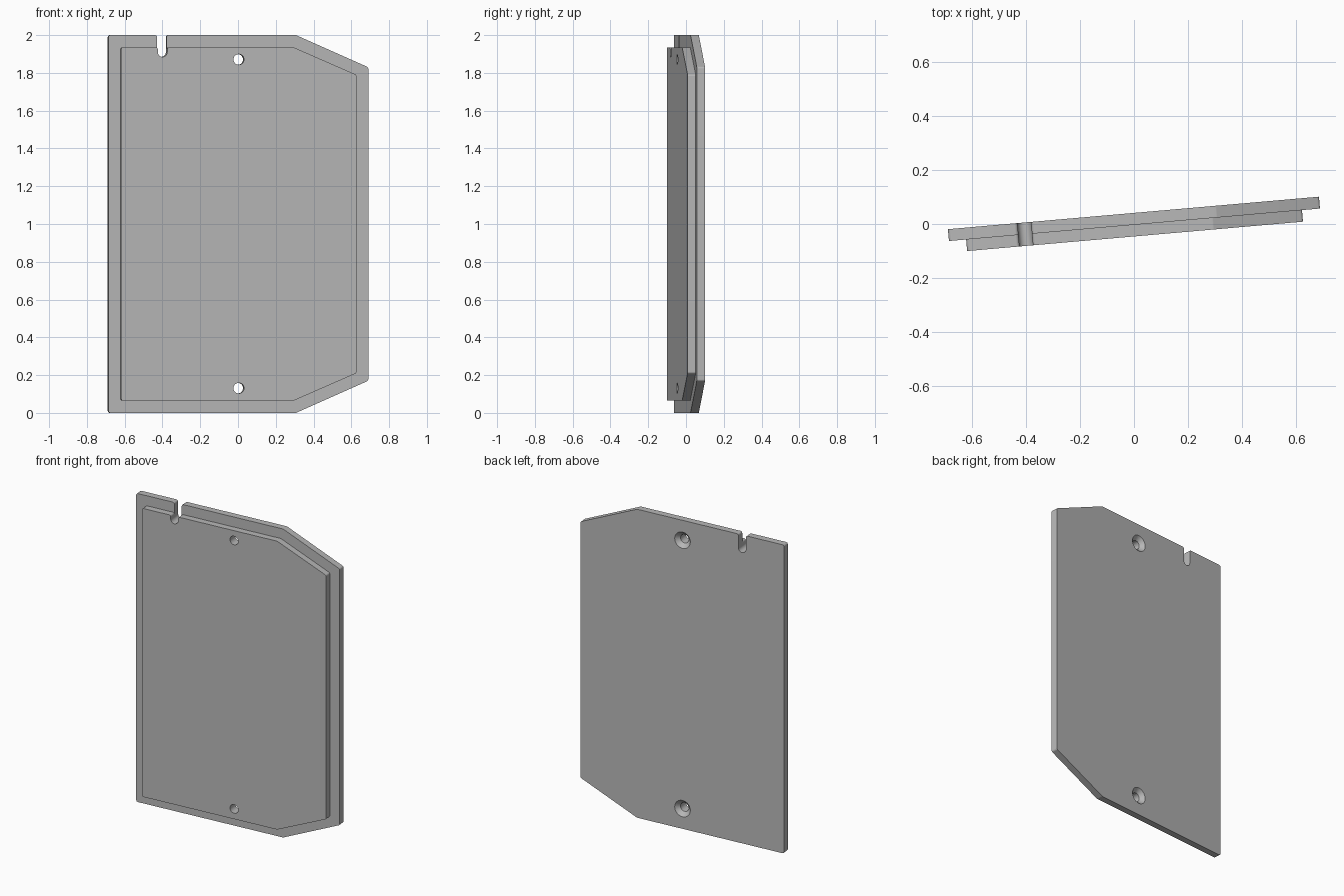
import bpy, bmesh, math
from mathutils import Vector

TILT = math.radians(5)
FRONT, SEAM, BACK = -0.046, -0.003, 0.041
SLOT_X, SLOT_HALF, SLOT_END = -0.405, 0.025, 1.885
HOLE_HEIGHTS = (0.131, 1.871)

if "Cube" in bpy.data.objects:
    bpy.data.objects.remove(bpy.data.objects["Cube"], do_unlink=True)

# Single plain grey
grey = bpy.data.materials.new("plain_grey")
grey.use_nodes = True
grey.diffuse_color = (0.48, 0.48, 0.48, 1)
grey.node_tree.nodes["Principled BSDF"].inputs["Base Color"].default_value = grey.diffuse_color


def make_object(name, bm):
    bmesh.ops.recalc_face_normals(bm, faces=bm.faces[:])
    mesh = bpy.data.meshes.new(name)
    bm.to_mesh(mesh)
    bm.free()
    mesh.materials.append(grey)
    obj = bpy.data.objects.new(name, mesh)
    obj.rotation_euler.z = TILT
    bpy.context.collection.objects.link(obj)
    return obj


def rounded(corners, steps=8):
    """Round each (x, z, radius) corner with a tangent arc."""
    points = []
    for i, (x, z, r) in enumerate(corners):
        p = Vector((x, z))
        a = (Vector(corners[i - 1][:2]) - p).normalized()
        b = (Vector(corners[(i + 1) % len(corners)][:2]) - p).normalized()
        half = a.angle(b) / 2
        centre = p + (a + b).normalized() * (r / math.sin(half))
        start = p + a * (r / math.tan(half)) - centre
        end = p + b * (r / math.tan(half)) - centre
        for k in range(steps + 1):
            t = k / steps
            points.append(centre + start.lerp(end, t).normalized() * r)
    return points


def plate(name, left, right, bend, bottom, shoulder, front, back):
    """Plate with two clipped corners and a round-ended slot in its top edge."""
    r, top = 0.012, 2 - bottom
    s0, s1 = SLOT_X - SLOT_HALF, SLOT_X + SLOT_HALF
    end_r = SLOT_HALF * 0.98
    outline = rounded([
        (left, bottom, r), (bend, bottom, r), (right, shoulder, r),
        (right, 2 - shoulder, r), (bend, top, r),
        (s1, top, r), (s1, SLOT_END, end_r), (s0, SLOT_END, end_r),
        (s0, top, r), (left, top, r)])
    bm = bmesh.new()
    face = bm.faces.new([bm.verts.new((p.x, front, p.y)) for p in outline])
    extruded = bmesh.ops.extrude_face_region(bm, geom=[face])["geom"]
    bmesh.ops.translate(bm, vec=(0, back - front, 0),
                        verts=[v for v in extruded if isinstance(v, bmesh.types.BMVert)])
    return make_object(name, bm)


def screw_cutters(sides=48):
    """Straight bores that widen to a cone at the rear face."""
    bm = bmesh.new()
    for z in HOLE_HEIGHTS:
        rings = []
        for r, y in ((0.028, -0.1), (0.028, 0.016), (0.063, 0.051)):
            rings.append([bm.verts.new((r * math.cos(math.tau * i / sides), y,
                                        z + r * math.sin(math.tau * i / sides)))
                          for i in range(sides)])
        for lower, upper in zip(rings, rings[1:]):
            for i in range(sides):
                j = (i + 1) % sides
                bm.faces.new((lower[i], lower[j], upper[j], upper[i]))
        bm.faces.new(rings[0])
        bm.faces.new(rings[-1])
    cutter = make_object("screw_hole_cutter", bm)
    cutter.hide_render = True
    return cutter


# Large rear plate and smaller raised front panel
plates = [
    plate("rear_plate", -0.689, 0.692, 0.308, 0.0, 0.17, SEAM, BACK),
    plate("front_panel", -0.625, 0.625, 0.292, 0.065, 0.21, FRONT, SEAM),
]

# Drill the countersunk screw holes
cutter = screw_cutters()
for obj in plates:
    drill = obj.modifiers.new("screw_holes", 'BOOLEAN')
    drill.operation = 'DIFFERENCE'
    drill.solver = 'EXACT'
    drill.object = cutter
    bpy.ops.object.select_all(action='DESELECT')
    obj.select_set(True)
    bpy.context.view_layer.objects.active = obj
    bpy.ops.object.modifier_apply(modifier=drill.name)
    bpy.ops.object.shade_smooth_by_angle(angle=math.radians(20))
bpy.data.objects.remove(cutter, do_unlink=True)
